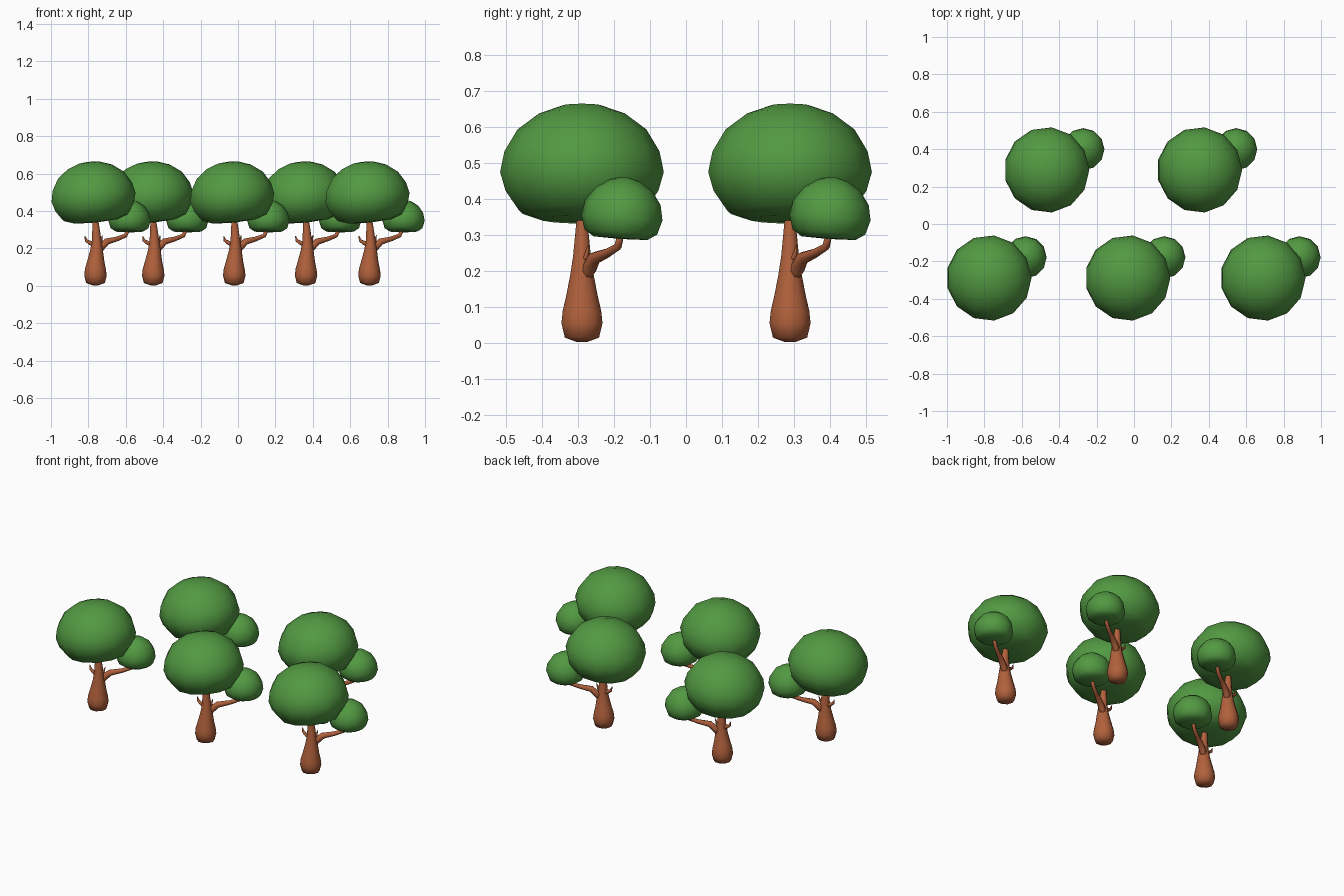
import bpy, bmesh, math
from mathutils import Vector, Matrix

if "Cube" in bpy.data.objects:
    bpy.data.objects.remove(bpy.data.objects["Cube"])


def material(name, rgb):
    m = bpy.data.materials.new(name)
    m.diffuse_color = (*rgb, 1)
    m.use_nodes = True
    m.node_tree.nodes["Principled BSDF"].inputs["Base Color"].default_value = m.diffuse_color
    return m


GREEN = material("leaf green", (0.085, 0.32, 0.055))
BROWN = material("bark brown", (0.44, 0.12, 0.045))


def finish(bm, mat):
    """Turn a bmesh into a smooth mesh with one material."""
    bmesh.ops.recalc_face_normals(bm, faces=bm.faces[:])
    mesh = bpy.data.meshes.new("part")
    for f in bm.faces:
        f.smooth = True
    bm.to_mesh(mesh)
    bm.free()
    mesh.materials.append(mat)
    return mesh


def tube(bm, path, sides):
    """Sweep a circle along (point, radius) stations, closing both ends."""
    rings = []
    pts = [Vector(p) for p, r in path]
    for i, (p, r) in enumerate(path):
        d = pts[min(i + 1, len(pts) - 1)] - pts[max(i - 1, 0)]
        q = Vector((0, 0, 1)).rotation_difference(d)
        ring = []
        for k in range(sides):
            a = 2 * math.pi * k / sides
            ring.append(bm.verts.new(pts[i] + q @ Vector((r * math.cos(a), r * math.sin(a), 0))))
        rings.append(ring)
    for a, b in zip(rings, rings[1:]):
        for k in range(sides):
            n = (k + 1) % sides
            bm.faces.new((a[k], a[n], b[n], b[k]))
    bm.faces.new(rings[0][::-1])
    bm.faces.new(rings[-1])


def dome(profile, sides, centre, mid, tilt):
    """Lathe an (r, z) profile, tilted about its middle height."""
    bm = bmesh.new()
    tube(bm, [((0, 0, z - mid), r) for r, z in profile], sides)
    bm.transform(Matrix.Translation((*centre, mid)) @ tilt)
    return finish(bm, GREEN)


# Trunk with branches, standing at the tree origin
bm = bmesh.new()
trunk = [(0, 0.016, 0.003), (0, 0.05, 0.015), (0, 0.06, 0.055), (0, 0.056, 0.09),
         (0.002, 0.046, 0.13), (0.006, 0.034, 0.19), (0.006, 0.026, 0.24),
         (0.003, 0.02, 0.30), (0, 0.015, 0.35), (-0.005, 0.012, 0.42)]
tube(bm, [((x, 0, z), r) for x, r, z in trunk], 10)
# long branch carrying the small crown
tube(bm, [((0.01, 0.005, 0.17), 0.012), ((0.028, 0.02, 0.205), 0.021),
          ((0.06, 0.035, 0.236), 0.018), ((0.115, 0.07, 0.25), 0.013),
          ((0.16, 0.10, 0.268), 0.011), ((0.18, 0.11, 0.31), 0.009)], 7)
# short hooked twig on the left and a stub on the right
tube(bm, [((0, 0, 0.215), 0.012), ((-0.03, 0, 0.23), 0.011),
          ((-0.05, 0, 0.243), 0.008), ((-0.057, 0, 0.267), 0.002)], 6)
tube(bm, [((0.012, 0.0, 0.225), 0.01), ((0.03, 0.012, 0.24), 0.008),
          ((0.037, 0.018, 0.27), 0.002)], 6)
trunk_mesh = finish(bm, BROWN)

# Large crown, lower on the left, and small crown on the branch
big_mesh = dome([(0.02, 0.338), (0.115, 0.343), (0.175, 0.364), (0.214, 0.42), (0.229, 0.472),
                 (0.217, 0.53), (0.18, 0.592), (0.12, 0.637), (0.055, 0.66), (0.01, 0.664)],
                13, (-0.014, 0), 0.475, Matrix.Rotation(math.radians(-6), 4, 'Y'))
small_mesh = dome([(0.01, 0.289), (0.075, 0.291), (0.101, 0.308), (0.113, 0.348), (0.105, 0.39),
                   (0.079, 0.428), (0.042, 0.452), (0.01, 0.46)],
                  12, (0.182, 0.111), 0.35, Matrix.Rotation(math.radians(-4), 4, 'X'))

# Five identical trees in two staggered rows
for x, y in [(-0.762, -0.289), (-0.02, -0.289), (0.703, -0.289), (-0.453, 0.289), (0.364, 0.289)]:
    for name, mesh in [("trunk", trunk_mesh), ("large_crown", big_mesh), ("small_crown", small_mesh)]:
        ob = bpy.data.objects.new(name, mesh)
        ob.location = (x, y, 0)
        bpy.context.collection.objects.link(ob)
